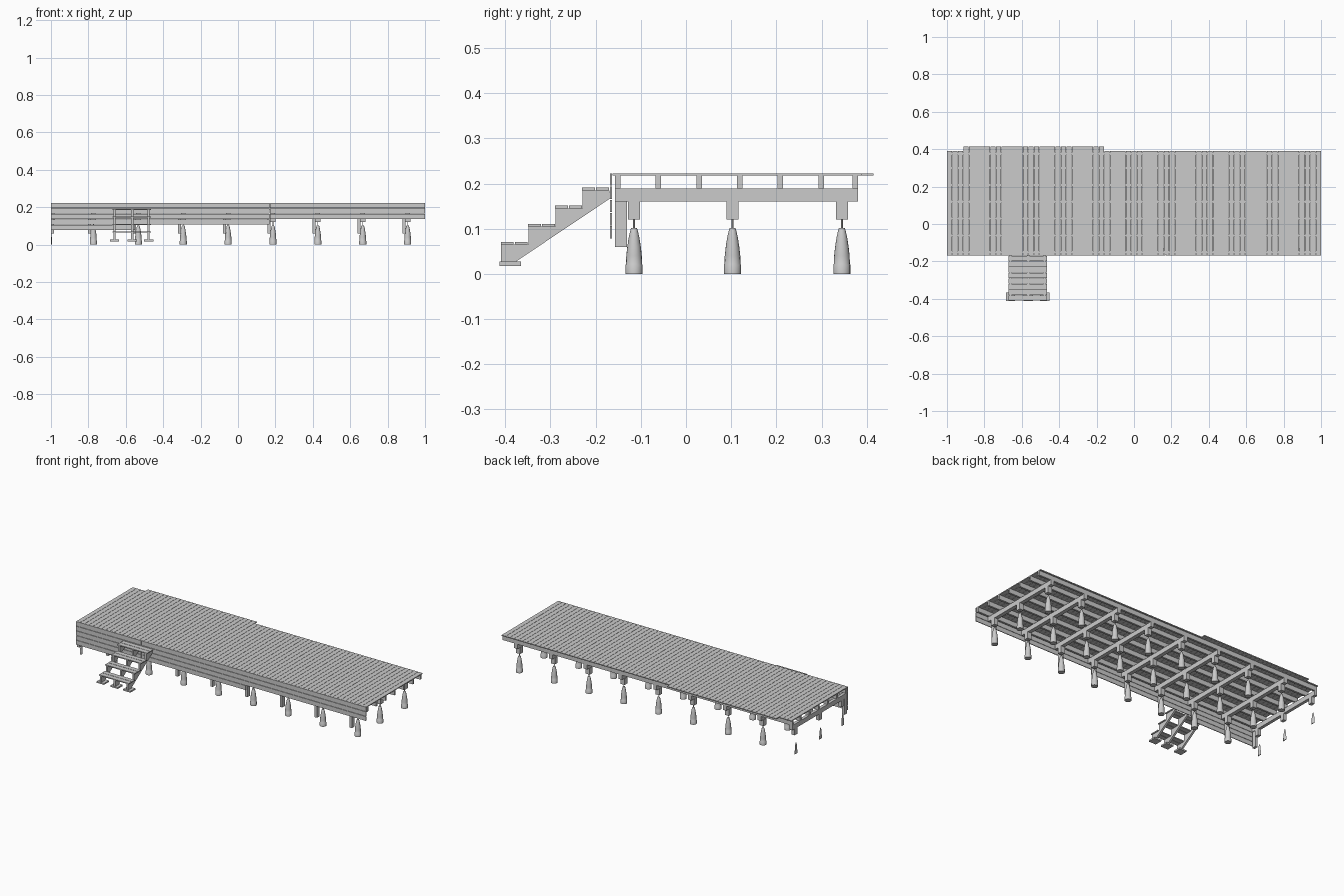
import bpy, bmesh, math
from mathutils import Vector

cube = bpy.data.objects.get("Cube")
if cube:
    bpy.data.objects.remove(cube, do_unlink=True)

grey = bpy.data.materials.new("plain grey")
grey.use_nodes = True
grey.diffuse_color = (0.6, 0.6, 0.6, 1)
grey.node_tree.nodes["Principled BSDF"].inputs["Base Color"].default_value = (0.6, 0.6, 0.6, 1)

END = -1.0                                            # everything is trimmed at this end
PILES_X = [-1.013 + 0.24 * i for i in range(9)]
PILES_Y = [-0.115, 0.103, 0.345]


def finish(name, bm):
    bmesh.ops.recalc_face_normals(bm, faces=bm.faces)
    mesh = bpy.data.meshes.new(name)
    bm.to_mesh(mesh)
    bm.free()
    mesh.materials.append(grey)
    obj = bpy.data.objects.new(name, mesh)
    bpy.context.collection.objects.link(obj)
    return obj


def box(bm, x0, x1, y0, y1, z0, z1):
    x0 = max(x0, END)
    verts = bmesh.ops.create_cube(bm, size=1)["verts"]
    for v in verts:
        v.co = Vector((x0 + (v.co.x + 0.5) * (x1 - x0),
                       y0 + (v.co.y + 0.5) * (y1 - y0),
                       z0 + (v.co.z + 0.5) * (z1 - z0)))


def lathe(bm, profile, x, y, sides=16):
    rings = [[bm.verts.new((x + r * math.cos(math.tau * i / sides),
                            y + r * math.sin(math.tau * i / sides), z))
              for i in range(sides)] for r, z in profile]
    for a, b in zip(rings, rings[1:]):
        for i in range(sides):
            j = (i + 1) % sides
            bm.faces.new((a[i], a[j], b[j], b[i]))
    bm.faces.new(rings[0][::-1])
    bm.faces.new(rings[-1])


# Deck boards run front to back; one stretch is longer at the rear
bm = bmesh.new()
count = 69
pitch = 2 / count
for i in range(count):
    x = END + i * pitch
    rear = 0.415 if -0.94 < x < -0.18 else 0.39
    box(bm, x + 0.0008, x + pitch - 0.0008, -0.163, rear, 0.2175, 0.2225)
finish("deck_boards", bm)

# Joists run the length of the deck
bm = bmesh.new()
for y in [-0.151 + 0.09 * i for i in range(6)] + [0.375]:
    box(bm, END, 1, y - 0.006, y + 0.006, 0.189, 0.2175)
finish("joists", bm)

# Cross beams with heads and front posts
beams, heads, posts = bmesh.new(), bmesh.new(), bmesh.new()
for x in PILES_X:
    near_end = x < END
    bx = END + 0.007 if near_end else x
    box(beams, bx - 0.012, bx + 0.012, -0.157, 0.381, 0.16, 0.189)
    for y in PILES_Y:
        box(heads, bx - 0.014, bx + 0.014, y - 0.0135, y + 0.0135, 0.12, 0.16)
    px = END + 0.008 if near_end else x - 0.02
    box(posts, px - 0.008, px + 0.008, -0.157, -0.131, 0.06, 0.16)
finish("cross_beams", beams)
finish("beam_heads", heads)
finish("front_posts", posts)

# Bullet shaped piles with thin rods on top
profile = [(0.019, 0), (0.019, 0.02), (0.0178, 0.022), (0.0172, 0.04),
           (0.015, 0.06), (0.0115, 0.082), (0.0078, 0.098), (0.006, 0.102),
           (0.002, 0.102), (0.002, 0.121)]
bm = bmesh.new()
for x in PILES_X:
    for y in PILES_Y:
        lathe(bm, profile, x, y)
cut = bmesh.ops.bisect_plane(bm, geom=bm.verts[:] + bm.edges[:] + bm.faces[:],
                             plane_co=(END, 0, 0), plane_no=(-1, 0, 0), clear_outer=True)
edges = [e for e in cut["geom_cut"] if isinstance(e, bmesh.types.BMEdge)]
bmesh.ops.holes_fill(bm, edges=edges, sides=0)
piles = finish("piles", bm)
bpy.context.view_layer.objects.active = piles
piles.select_set(True)
bpy.ops.object.shade_smooth_by_angle(angle=math.radians(35))
piles.select_set(False)

# Front cladding steps up in two places as the ground rises
bm = bmesh.new()
seams = [END, -0.55, 0.17, 1]
for section, rows in enumerate((5, 4, 3)):
    for row in range(rows):
        top = 0.2225 - row * 0.0292
        box(bm, seams[section] + 0.0005, seams[section + 1] - 0.0005,
            -0.168, -0.1635, top - 0.0272, top)
finish("front_cladding", bm)

# Stairs: saw-tooth stringers, split treads and foot pads
STAIRS_X = [-0.66, -0.565, -0.478]
RISE, GOING, TREAD = 0.04, 0.06, 0.006
outline = [(-0.168, 0.167), (-0.377, 0.027), (-0.409, 0.027)]
for i in range(4):
    z = 0.071 + i * RISE - TREAD
    y = -0.409 + i * GOING
    outline += [(y, z), (y + GOING, z)]

stringers, pads = bmesh.new(), bmesh.new()
for x in STAIRS_X:
    face = stringers.faces.new([stringers.verts.new((x - 0.006, y, z)) for y, z in outline])
    new = bmesh.ops.extrude_face_region(stringers, geom=[face])["geom"]
    for v in new:
        if isinstance(v, bmesh.types.BMVert):
            v.co.x += 0.012
    box(pads, x - 0.025, x + 0.025, -0.413, -0.365, 0.018, 0.027)
finish("stair_stringers", stringers)
finish("stair_foot_pads", pads)

bm = bmesh.new()
for i in range(4):
    z = 0.071 + i * RISE
    y = -0.41 + i * GOING
    for k in range(2):
        y0 = y + k * 0.031
        box(bm, -0.672, -0.466, y0, y0 + 0.0285, z - TREAD, z)
finish("stair_treads", bm)
